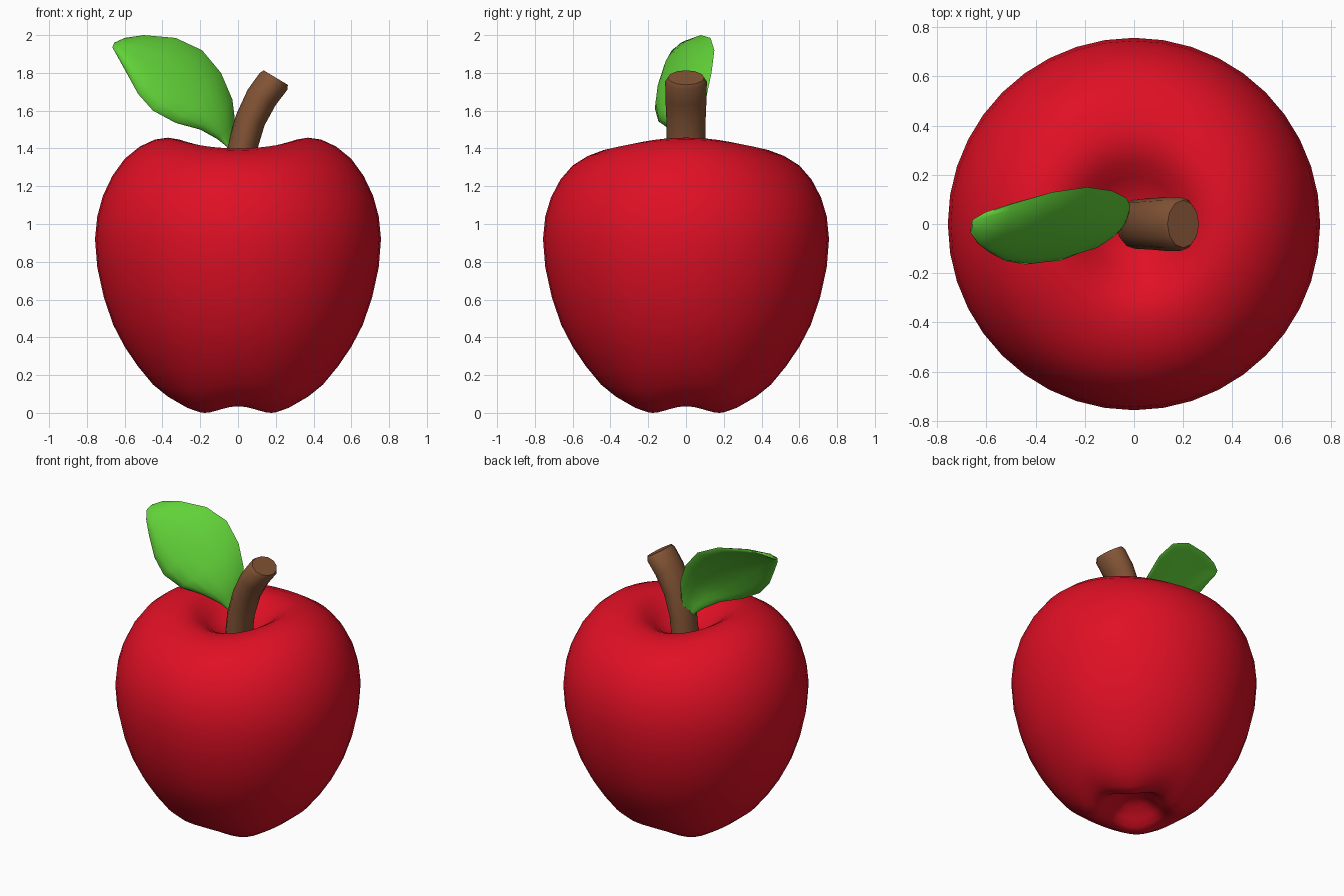
import bpy, bmesh, math
from mathutils import Vector

if "Cube" in bpy.data.objects:
    bpy.data.objects.remove(bpy.data.objects["Cube"])


def material(name, rgb):
    m = bpy.data.materials.new(name)
    m.diffuse_color = (*rgb, 1)
    m.use_nodes = True
    m.node_tree.nodes["Principled BSDF"].inputs["Base Color"].default_value = m.diffuse_color
    return m


def skin(name, rings, mat, angle):
    """Join closed rings of equal length into a capped solid."""
    bm = bmesh.new()
    rows = [[bm.verts.new(p) for p in ring] for ring in rings]
    n = len(rows[0])
    for a, b in zip(rows, rows[1:]):
        for i in range(n):
            j = (i + 1) % n
            bm.faces.new((a[i], a[j], b[j], b[i]))
    for row in (rows[0], rows[-1]):
        c = bm.verts.new(sum((v.co for v in row), Vector()) / n)
        for i in range(n):
            bm.faces.new((row[i], row[(i + 1) % n], c))
    bmesh.ops.recalc_face_normals(bm, faces=bm.faces)
    me = bpy.data.meshes.new(name)
    bm.to_mesh(me)
    bm.free()
    me.materials.append(mat)
    ob = bpy.data.objects.new(name, me)
    bpy.context.collection.objects.link(ob)
    bpy.ops.object.select_all(action='DESELECT')
    ob.select_set(True)
    bpy.context.view_layer.objects.active = ob
    bpy.ops.object.shade_smooth_by_angle(angle=math.radians(angle))
    return ob


red = material("apple red", (0.74, 0.005, 0.018))
brown = material("stem brown", (0.225, 0.088, 0.036))
green = material("leaf green", (0.12, 0.64, 0.04))

# Apple body: radius, height, extra rim height at the sides, groove lift between the four base lobes
profile = [
    (.04, .12, 0, 0), (.10, .10, 0, .01), (.17, .045, 0, .025), (.21, .01, 0, .032),
    (.25, 0, 0, .035), (.30, .015, 0, .033), (.37, .06, 0, .025), (.45, .13, 0, .02),
    (.53, .235, 0, .012), (.60, .345, 0, .005), (.66, .465, 0, 0), (.71, .61, 0, 0),
    (.745, .77, 0, 0), (.757, .92, 0, 0), (.745, 1.04, 0, 0), (.715, 1.14, .01, 0),
    (.665, 1.235, .02, 0), (.60, 1.31, .035, 0), (.52, 1.36, .05, 0), (.44, 1.39, .057, 0),
    (.37, 1.40, .057, 0), (.31, 1.395, .052, 0), (.25, 1.37, .04, 0), (.19, 1.33, .02, 0),
    (.13, 1.29, .005, 0), (.05, 1.27, 0, 0),
]
SEG = 40
rings = []
for r, z, side, lift in profile:
    ring = []
    for i in range(SEG):
        t = 2 * math.pi * i / SEG
        h = z + side * math.cos(t) ** 2 + lift * math.cos(2 * t) ** 2
        ring.append((r * math.cos(t), r * math.sin(t), h))
    rings.append(ring)
skin("apple_body", rings, red, 60)

# Bent stem: x, z, tilt of the cross-section, scale
path = [(0, 1.2, 0, .95), (.022, 1.4, 10, .95), (.065, 1.55, 20, .97),
        (.125, 1.67, 29, 1.02), (.188, 1.755, 31, 1.03), (.2, 1.775, 31, .9)]
rings = []
for x, z, tilt, s in path:
    c, d = math.cos(math.radians(tilt)), math.sin(math.radians(tilt))
    ring = []
    for i in range(12):
        t = 2 * math.pi * i / 12
        u = .083 * s * math.cos(t)
        ring.append((x + u * c, .107 * s * math.sin(t), z - u * d))
    rings.append(ring)
skin("stem", rings, brown, 40)

# Leaf: matching points on upper edge and lower edge, plus midrib depth and half thickness
leaf = [
    ((-.02, .02, 1.36), (-.05, -.01, 1.35), 0, .015),
    ((-.02, .05, 1.45), (-.06, -.01, 1.41), .01, .02),
    ((-.015, .075, 1.54), (-.11, -.03, 1.45), -.01, .028),
    ((-.03, .105, 1.66), (-.20, -.08, 1.50), -.035, .035),
    ((-.09, .135, 1.80), (-.33, -.135, 1.535), -.05, .038),
    ((-.19, .15, 1.92), (-.45, -.155, 1.60), -.05, .038),
    ((-.33, .13, 1.985), (-.53, -.14, 1.69), -.05, .038),
    ((-.50, .08, 2.0), (-.59, -.105, 1.80), -.045, .035),
    ((-.60, .045, 1.985), (-.64, -.065, 1.89), -.03, .03),
    ((-.655, .015, 1.96), (-.665, -.03, 1.935), -.01, .015),
]
rings = []
for up, low, mid, th in leaf:
    up, low = Vector(up), Vector(low)
    m = (up + low) / 2
    bend = mid - m.y
    ring = []
    for i in range(16):
        t = 2 * math.pi * i / 16
        s = math.cos(t)
        p = m + (up - low) / 2 * s
        p.y += bend * (1 - s * s)
        # crease along the midrib on both faces
        p.y += th * math.sin(t) * (.75 if i % 8 == 4 else 1)
        ring.append(p)
    rings.append(ring)
skin("leaf", rings, green, 50)
